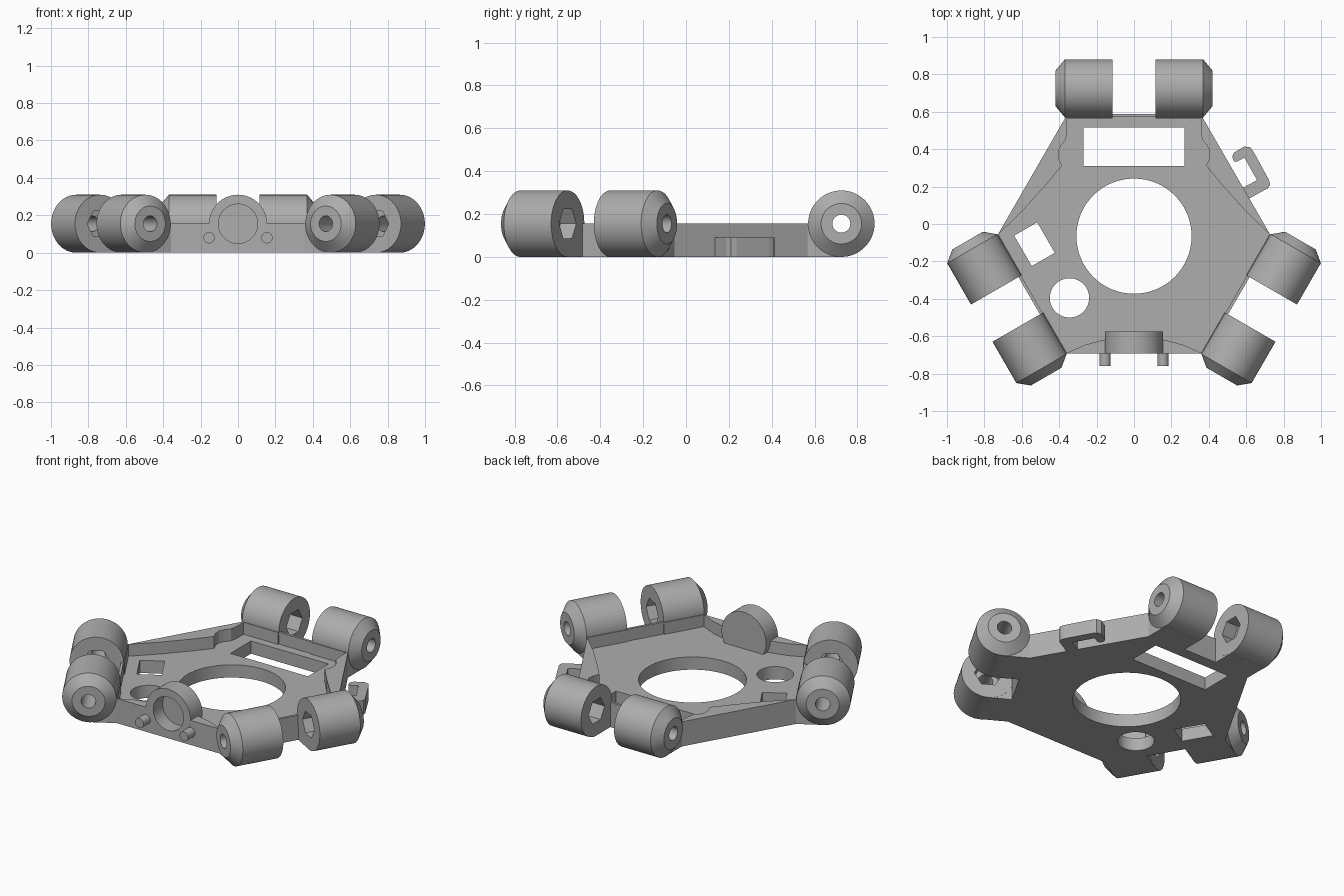
import bpy, bmesh, math
from mathutils import Matrix, Vector

cube = bpy.data.objects.get("Cube")
if cube:
    bpy.data.objects.remove(cube, do_unlink=True)

grey = bpy.data.materials.new("plain_grey")
grey.use_nodes = True
colour = (0.42, 0.42, 0.42, 1)
grey.diffuse_color = colour
grey.node_tree.nodes["Principled BSDF"].inputs["Base Color"].default_value = colour

CENTRE = Vector((0, -0.06, 0))
HALF = 0.155          # barrel radius, axis height and plate thickness


def finish(bm, name):
    bmesh.ops.recalc_face_normals(bm, faces=bm.faces)
    mesh = bpy.data.meshes.new(name)
    bm.to_mesh(mesh)
    bm.free()
    mesh.materials.append(grey)
    ob = bpy.data.objects.new(name, mesh)
    bpy.context.collection.objects.link(ob)
    return ob


def prism(name, outline, z0, z1):
    bm = bmesh.new()
    face = bm.faces.new([bm.verts.new((x, y, z0)) for x, y in outline])
    top = bmesh.ops.extrude_face_region(bm, geom=[face])["geom"]
    verts = [g for g in top if isinstance(g, bmesh.types.BMVert)]
    bmesh.ops.translate(bm, verts=verts, vec=(0, 0, z1 - z0))
    return finish(bm, name)


def box(name, x0, x1, y0, y1, z0, z1):
    return prism(name, [(x0, y0), (x1, y0), (x1, y1), (x0, y1)], z0, z1)


def rod(name, start, end, r0, r1=None, sides=64):
    """Cylinder or cone between two points."""
    a, b = Vector(start), Vector(end)
    turn = (b - a).to_track_quat('Z', 'Y').to_matrix().to_4x4()
    bm = bmesh.new()
    bmesh.ops.create_cone(bm, cap_ends=True, segments=sides, radius1=r0,
                          radius2=r0 if r1 is None else r1, depth=(b - a).length,
                          matrix=Matrix.Translation((a + b) / 2) @ turn)
    return finish(bm, name)


def combine(ob, other, operation):
    mod = ob.modifiers.new("join", 'BOOLEAN')
    mod.operation, mod.object, mod.solver = operation, other, 'EXACT'
    bpy.context.view_layer.objects.active = ob
    bpy.ops.object.modifier_apply(modifier=mod.name)
    bpy.data.objects.remove(other, do_unlink=True)


def cut(ob, other):
    combine(ob, other, 'DIFFERENCE')


def smooth(ob):
    bpy.ops.object.select_all(action='DESELECT')
    ob.select_set(True)
    bpy.context.view_layer.objects.active = ob
    bpy.ops.object.shade_smooth_by_angle(angle=math.radians(25))


# Hexagonal plate with a sunken floor that leaves three curved rims
hexagon = [(0.73 * math.cos(k * math.pi / 3), CENTRE.y + 0.73 * math.sin(k * math.pi / 3))
           for k in range(6)]
plate = prism("base_plate", hexagon, 0, HALF)
half = [(0.13, -0.611), (0.26, -0.645), (0.365, -0.692), (0.45, -0.742), (0.817, -0.11),
        (0.73, -0.06), (0.66, 0.008), (0.592, 0.075), (0.47, 0.21), (0.385, 0.312),
        (0.402, 0.35), (0.405, 0.39), (0.39, 0.42), (0.365, 0.45), (0.357, 0.49), (0.357, 0.65)]
pocket = [(0, -0.6)] + half + [(-x, y) for x, y in reversed(half)]
cut(plate, prism("pocket_cutter", pocket, 0.08, 0.4))

# Front boss, its blind socket, and the holes through the plate
combine(plate, rod("boss", (0, -0.693, HALF), (0, -0.575, HALF), HALF), 'UNION')
cut(plate, rod("socket_cutter", (0, -0.8, HALF), (0, -0.6, HALF), 0.105))
cut(plate, rod("centre_cutter", (0, -0.065, -1), (0, -0.065, 1), 0.308))
cut(plate, rod("round_cutter", (-0.345, -0.395, -1), (-0.345, -0.395, 1), 0.105))
cut(plate, box("slot_cutter", -0.27, 0.27, 0.31, 0.515, -1, 1))
window = box("window_cutter", -0.094, 0.094, -0.071, 0.071, -1, 1)
window.data.transform(Matrix.Translation((-0.532, -0.108, 0)) @ Matrix.Rotation(-math.pi / 3, 4, 'Z'))
cut(plate, window)
smooth(plate)

# Front pegs
for side, x in (("left", 0.155), ("right", -0.155)):
    smooth(rod("peg_" + side, (x, -0.76, 0.08), (x, -0.68, 0.08), 0.03, sides=32))

# Cable hook on the left edge
prism("cable_hook", [(0.56, 0.105), (0.695, 0.18), (0.715, 0.19), (0.728, 0.21), (0.722, 0.235),
                     (0.64, 0.385), (0.622, 0.41), (0.59, 0.414), (0.535, 0.382), (0.525, 0.36),
                     (0.535, 0.335), (0.555, 0.335), (0.59, 0.355), (0.658, 0.235), (0.54, 0.17)],
      0, 0.09)


def barrel(name, s):
    """Drilled barrel with a chamfered outer end, a hexagonal nut pocket and a foot."""
    y = 0.725
    ob = rod(name, (s * 0.115, y, HALF), (s * 0.37, y, HALF), HALF)
    # weld the tapered end on, sharing the end ring
    bm = bmesh.new()
    bm.from_mesh(ob.data)
    end = max((f for f in bm.faces if len(f.verts) > 4), key=lambda f: s * f.calc_center_median().x)
    new = bmesh.ops.extrude_discrete_faces(bm, faces=[end])["faces"][0]
    bmesh.ops.translate(bm, verts=new.verts, vec=(s * 0.05, 0, 0))
    bmesh.ops.scale(bm, verts=new.verts, vec=(1, 0.61, 0.61),
                    space=Matrix.Translation((0, -y, -HALF)))
    bm.to_mesh(ob.data)
    bm.free()
    x0, x1 = sorted((s * 0.116, s * 0.368))
    combine(ob, box("foot", x0, x1, 0.565, 0.718, 0, HALF), 'UNION')
    cut(ob, rod("bore_cutter", (0, y, HALF), (s, y, HALF), 0.042, sides=32))
    nut = rod("nut_cutter", (0, 0, 0), (0.2, 0, 0), 0.08, sides=6)
    spin = 0 if max(abs(v.co.y) for v in nut.data.vertices) > 0.075 else math.pi / 6
    nut.data.transform(Matrix.Translation((0 if s > 0 else -0.2, y, HALF))
                       @ Matrix.Rotation(spin, 4, 'X'))
    cut(ob, nut)
    return ob


# Three pairs of barrels, each joined to the plate by a thin upright lip
for k, place in enumerate(("back", "front_right", "front_left")):
    turn = (Matrix.Translation(CENTRE) @ Matrix.Rotation(k * 2 * math.pi / 3, 4, 'Z')
            @ Matrix.Translation(-CENTRE))
    parts = [barrel(place + "_barrel_a", 1), barrel(place + "_barrel_b", -1),
             box(place + "_lip", -0.36, 0.36, 0.571, 0.587, 0, HALF)]
    for ob in parts:
        ob.data.transform(turn)
        smooth(ob)
